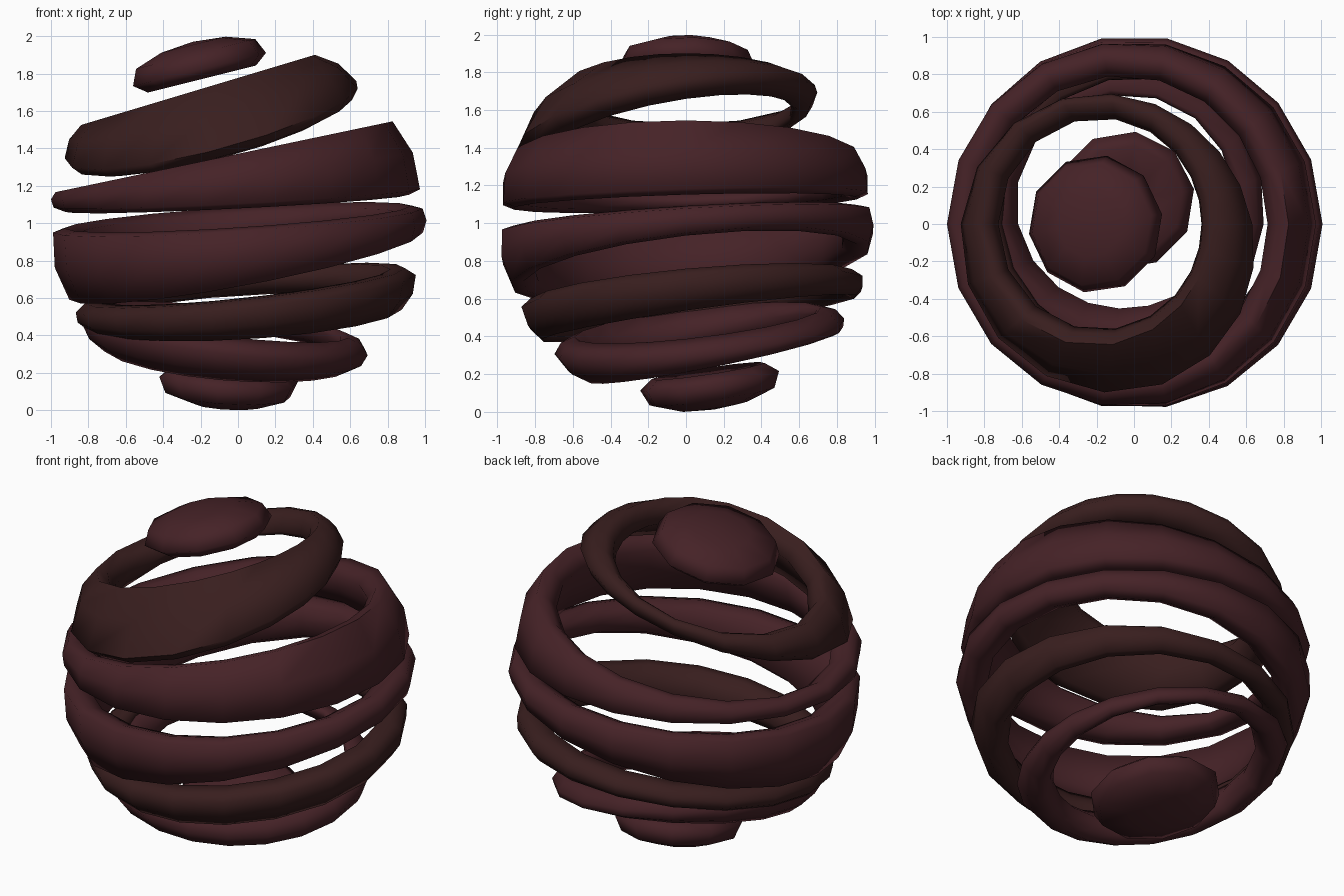
import bpy, bmesh, math
from mathutils import Vector

if "Cube" in bpy.data.objects:
    bpy.data.objects.remove(bpy.data.objects["Cube"])

R_OUT, R_IN = 1.0, 0.85
R_MID = (R_OUT + R_IN) / 2
CENTRE = Vector((0, 0, 1))


def material(name, rgb):
    m = bpy.data.materials.new(name)
    m.diffuse_color = (*rgb, 1)
    m.use_nodes = True
    m.node_tree.nodes["Principled BSDF"].inputs["Base Color"].default_value = m.diffuse_color
    return m


MAROON = material("maroon", (0.060, 0.016, 0.020))
BROWN = material("dark_brown", (0.040, 0.013, 0.013))


def finish(bm, name, mat):
    bmesh.ops.recalc_face_normals(bm, faces=bm.faces)
    me = bpy.data.meshes.new(name)
    bm.to_mesh(me)
    bm.free()
    ob = bpy.data.objects.new(name, me)
    bpy.context.collection.objects.link(ob)
    me.materials.append(mat)
    bpy.ops.object.select_all(action='DESELECT')
    ob.select_set(True)
    bpy.context.view_layer.objects.active = ob
    bpy.ops.object.shade_smooth_by_angle(angle=math.radians(75))


def elevation(plane, phi):
    """Latitude where the plane z = a + b*x + c*y meets the sphere at longitude phi."""
    a, b, c = plane
    s = b * math.cos(phi) + c * math.sin(phi)
    return math.asin((a - 1) / math.hypot(1, s)) + math.atan(s)


def band(name, upper, lower, mat, n=18):
    """Thick spherical band between two tilted cuts, with puffed edges."""
    bm = bmesh.new()
    loops = []
    for i in range(n):
        phi = 2 * math.pi * i / n
        hi, lo = elevation(upper, phi), elevation(lower, phi)
        mid = (hi + lo) / 2
        section = [(R_OUT - 0.01, lo), (R_OUT + 0.008, mid), (R_OUT - 0.01, hi),
                   (R_MID, hi + 0.02), (R_IN, hi - 0.01), (R_IN - 0.01, mid),
                   (R_IN, lo + 0.01), (R_MID, lo - 0.02)]
        loops.append([bm.verts.new(CENTRE + r * Vector((
            math.cos(t) * math.cos(phi), math.cos(t) * math.sin(phi), math.sin(t))))
            for r, t in section])
    for i in range(n):
        p, q = loops[i], loops[(i + 1) % n]
        for j in range(8):
            k = (j + 1) % 8
            bm.faces.new((p[j], q[j], q[k], p[k]))
    finish(bm, name, mat)


def cap(name, plane, sign, mat, n=10):
    """Thick spherical cap with a puffed rim."""
    a, b, c = plane
    normal = Vector((-b, -c, 1)).normalized() * sign
    alpha = math.acos(abs(a - 1) / math.sqrt(1 + b * b + c * c))
    u = normal.orthogonal().normalized()
    v = normal.cross(u)
    bm = bmesh.new()
    profile = [(R_OUT, alpha * 0.5), (R_OUT - 0.01, alpha - 0.02), (R_MID, alpha + 0.05),
               (R_IN, alpha), (R_IN, alpha * 0.5)]
    loops = [[bm.verts.new(CENTRE + r * (normal * math.cos(t) + math.sin(t) * (
        u * math.cos(2 * math.pi * i / n) + v * math.sin(2 * math.pi * i / n))))
        for i in range(n)] for r, t in profile]
    for p, q in zip(loops, loops[1:]):
        for i in range(n):
            k = (i + 1) % n
            bm.faces.new((p[i], p[k], q[k], q[i]))
    for ring, r in ((loops[0], R_OUT), (loops[-1], R_IN)):
        tip = bm.verts.new(CENTRE + normal * r)
        for i in range(n):
            bm.faces.new((ring[i], ring[(i + 1) % n], tip))
    finish(bm, name, mat)


# end caps
cap("top_cap", (1.964, 0.25, 0.0), 1, MAROON)
cap("bottom_cap", (0.055, -0.06, 0.15), -1, MAROON)

# tilted bands from top to bottom: upper cut, lower cut as (a, b, c)
band("upper_band", (1.785, 0.30, 0.0), (1.60, 0.265, 0.19), BROWN)
band("high_middle_band", (1.375, 0.21, 0.0), (1.135, 0.05, 0.03), MAROON)
band("low_middle_band", (1.015, 0.065, 0.06), (0.76, 0.19, 0.11), MAROON)
band("lower_band", (0.615, 0.11, 0.09), (0.48, 0.06, 0.14), BROWN)
band("bottom_band", (0.37, -0.12, 0.12), (0.25, -0.08, 0.20), MAROON)
